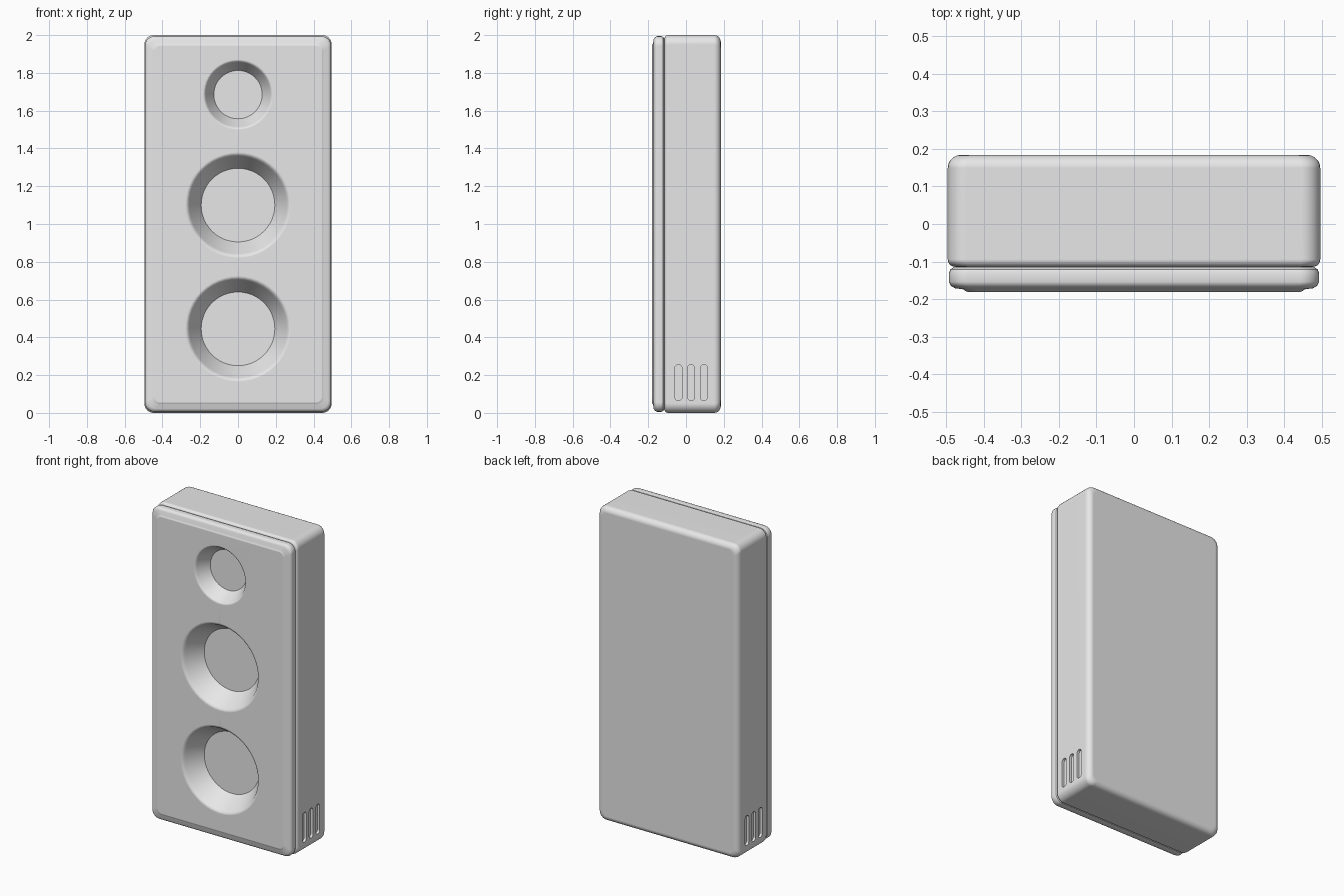
import bpy
import bmesh
from math import sin, cos, pi, radians
from mathutils import Vector

cube = bpy.data.objects.get("Cube")
if cube:
    bpy.data.objects.remove(cube, do_unlink=True)

grey = bpy.data.materials.new("light grey")
grey.use_nodes = True
grey.diffuse_color = (0.8, 0.8, 0.8, 1)
grey.node_tree.nodes["Principled BSDF"].inputs["Base Color"].default_value = (0.8, 0.8, 0.8, 1)


def rounded_rect(half_w, half_h, radius, steps=6):
    """Outline points of a rounded rectangle around the origin."""
    points = []
    for quarter, (sx, sy) in enumerate([(1, 1), (-1, 1), (-1, -1), (1, -1)]):
        for i in range(steps + 1):
            a = (quarter + i / steps) * pi / 2
            points.append((sx * (half_w - radius) + radius * cos(a),
                           sy * (half_h - radius) + radius * sin(a)))
    return points


def circle(radius, steps=48):
    return [(radius * cos(2 * pi * i / steps), radius * sin(2 * pi * i / steps))
            for i in range(steps)]


def skin(name, loops):
    """Closed solid through a row of matching 3D loops."""
    bm = bmesh.new()
    rings = [[bm.verts.new(p) for p in loop] for loop in loops]
    count = len(rings[0])
    for a, b in zip(rings, rings[1:]):
        for i in range(count):
            j = (i + 1) % count
            bm.faces.new((a[i], a[j], b[j], b[i]))
    bm.faces.new(rings[0])
    bm.faces.new(rings[-1])
    bmesh.ops.recalc_face_normals(bm, faces=bm.faces)
    mesh = bpy.data.meshes.new(name)
    bm.to_mesh(mesh)
    bm.free()
    mesh.materials.append(grey)
    obj = bpy.data.objects.new(name, mesh)
    bpy.context.collection.objects.link(obj)
    return obj


def slab(name, half_w, half_h, profile):
    """Rounded box whose edge follows (inset, y) steps from front to back."""
    loops = []
    for inset, y in profile:
        outline = rounded_rect(half_w - inset, half_h - inset, 0.05 - 0.4 * inset)
        loops.append([Vector((x, y, z + 1)) for x, z in outline])
    return skin(name, loops)


def fillet(radius, y, turn):
    """Quarter-round edge steps; turn is -1 at the front and 1 at the back."""
    steps = [(radius * (1 - cos(a)), y + turn * radius * (sin(a) - 1))
             for a in (i * pi / 10 for i in range(6))]
    return steps if turn > 0 else steps[::-1]


# Main cabinet and front baffle with its raised panel
cabinet = slab("cabinet", 0.496, 1.0,
               fillet(0.02, -0.114, -1) + fillet(0.035, 0.184, 1))
baffle = slab("front_baffle", 0.493, 0.994,
              [(0.052, -0.181), (0.045, -0.179), (0.039, -0.174), (0.016, -0.171),
               (0.005, -0.164), (0, -0.154), (0, -0.131), (0.004, -0.121),
               (0.016, -0.113)])

# Conical speaker recesses with rounded rims
recesses = []
for name, z, rim, floor, depth in [("tweeter", 1.685, 0.186, 0.128, 0.085),
                                   ("mid_driver", 1.1, 0.28, 0.195, 0.12),
                                   ("bass_driver", 0.445, 0.28, 0.195, 0.12)]:
    s = rim / 0.28
    steps = [(rim, -0.21), (rim, -0.181), (rim - 0.010 * s, -0.181 + 0.003 * s),
             (rim - 0.018 * s, -0.181 + 0.010 * s),
             (rim - 0.024 * s, -0.181 + 0.021 * s), (floor, -0.181 + depth)]
    recesses.append(skin(name + "_cutter",
                         [[Vector((x, y, v + z)) for x, v in circle(r)] for r, y in steps]))

# Pill-shaped vents low on both sides
vents = []
for side in (-1, 1):
    for y0 in (-0.04, 0.027, 0.095):
        pill = rounded_rect(0.019, 0.095, 0.0189)
        vents.append(skin("vent_cutter", [[Vector((side * x, y + y0, z + 0.16)) for y, z in pill]
                                          for x in (0.48, 0.52)]))


def finish(obj, cutters):
    """Cut the recesses, then shade smooth with sharp creases."""
    bpy.ops.object.select_all(action='DESELECT')
    bpy.context.view_layer.objects.active = obj
    obj.select_set(True)
    for cutter in cutters:
        mod = obj.modifiers.new("cut", 'BOOLEAN')
        mod.operation = 'DIFFERENCE'
        mod.solver = 'EXACT'
        mod.object = cutter
        bpy.ops.object.modifier_apply(modifier=mod.name)
    bpy.ops.object.shade_smooth_by_angle(angle=radians(32))
    mod = obj.modifiers.new("flat face normals", 'WEIGHTED_NORMAL')
    mod.keep_sharp = True


finish(baffle, recesses)
finish(cabinet, recesses + vents)
for cutter in recesses + vents:
    bpy.data.objects.remove(cutter, do_unlink=True)
